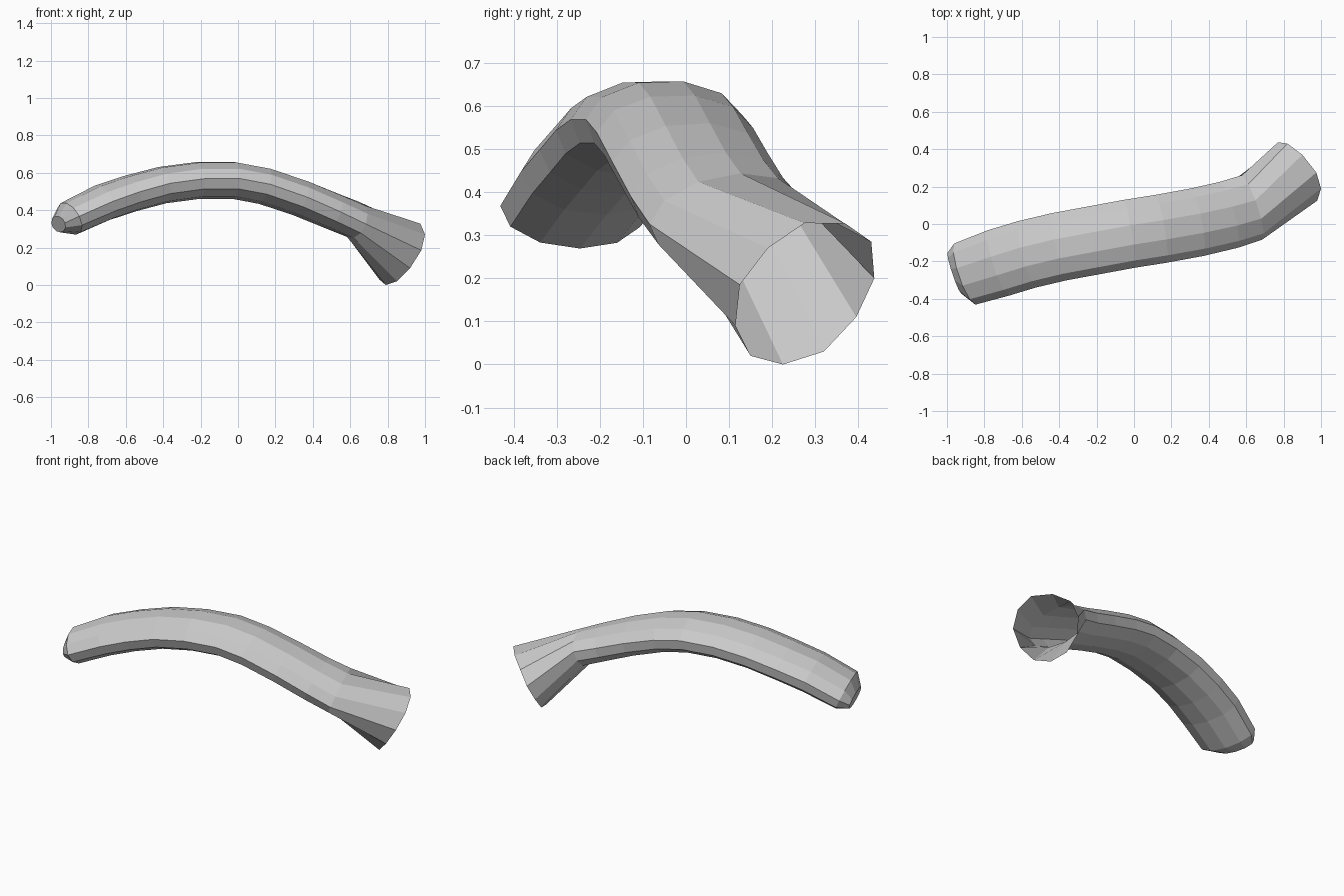
import bpy, bmesh
from math import sin, cos, radians
from mathutils import Vector

if "Cube" in bpy.data.objects:
    bpy.data.objects.remove(bpy.data.objects["Cube"])

SIDES = 11

# Centre line of the curved tube: x, y, z, roll
path = [(-.90, -.265, .355, -.03), (-.72, -.205, .44, 0), (-.57, -.16, .49, 0),
        (-.40, -.12, .535, 0), (-.21, -.085, .56, 0), (-.02, -.05, .56, 0),
        (.14, -.025, .53, 0), (.33, .01, .467, .03), (.50, .05, .398, .09),
        (.625, .09, .347, .16)]
# Rim of the flared open mouth
rim = [(.98, .125, .185), (1.0, .19, .27), (.975, .275, .328), (.90, .37, .327),
       (.82, .43, .285), (.77, .437, .20), (.745, .395, .11), (.755, .32, .03),
       (.79, .225, 0), (.85, .15, .02), (.92, .115, .09)]

bm = bmesh.new()


def ring(center, tangent, roll, width, height):
    side = Vector((-tangent.y, tangent.x, 0)).normalized()
    side = (side + Vector((0, 0, roll))).normalized()
    up = tangent.cross(side).normalized()
    verts = []
    for k in range(SIDES):
        a = radians(175 - k * 360 / SIDES)
        verts.append(bm.verts.new(center + side * cos(a) * width + up * sin(a) * height))
    return verts


def bridge(a, b):
    for k in range(SIDES):
        n = (k + 1) % SIDES
        bm.faces.new((a[k], a[n], b[n], b[k]))


# Tube rings, square to the centre line
pts = [Vector(p[:3]) for p in path]
rings = []
for i, p in enumerate(pts):
    t = (pts[min(i + 1, len(pts) - 1)] - pts[max(i - 1, 0)]).normalized()
    w = .175 if i == 0 else .186
    rings.append(ring(p, t, path[i][3], w, .094 if i == 0 else .1))

# Bulging cap on the closed end
t0 = (pts[1] - pts[0]).normalized()
cap = ring(Vector((-.96, -.262, .325)), Vector((t0.x, t0.y, .25)).normalized(), -.03, .115, .045)
rings.insert(0, cap)

# Flared mouth
rings.append([bm.verts.new(p) for p in rim])

for a, b in zip(rings, rings[1:]):
    bridge(a, b)
bm.faces.new(cap)
bmesh.ops.recalc_face_normals(bm, faces=bm.faces)

mesh = bpy.data.meshes.new("curved_tube")
bm.to_mesh(mesh)
bm.free()
obj = bpy.data.objects.new("curved_tube", mesh)
bpy.context.collection.objects.link(obj)
